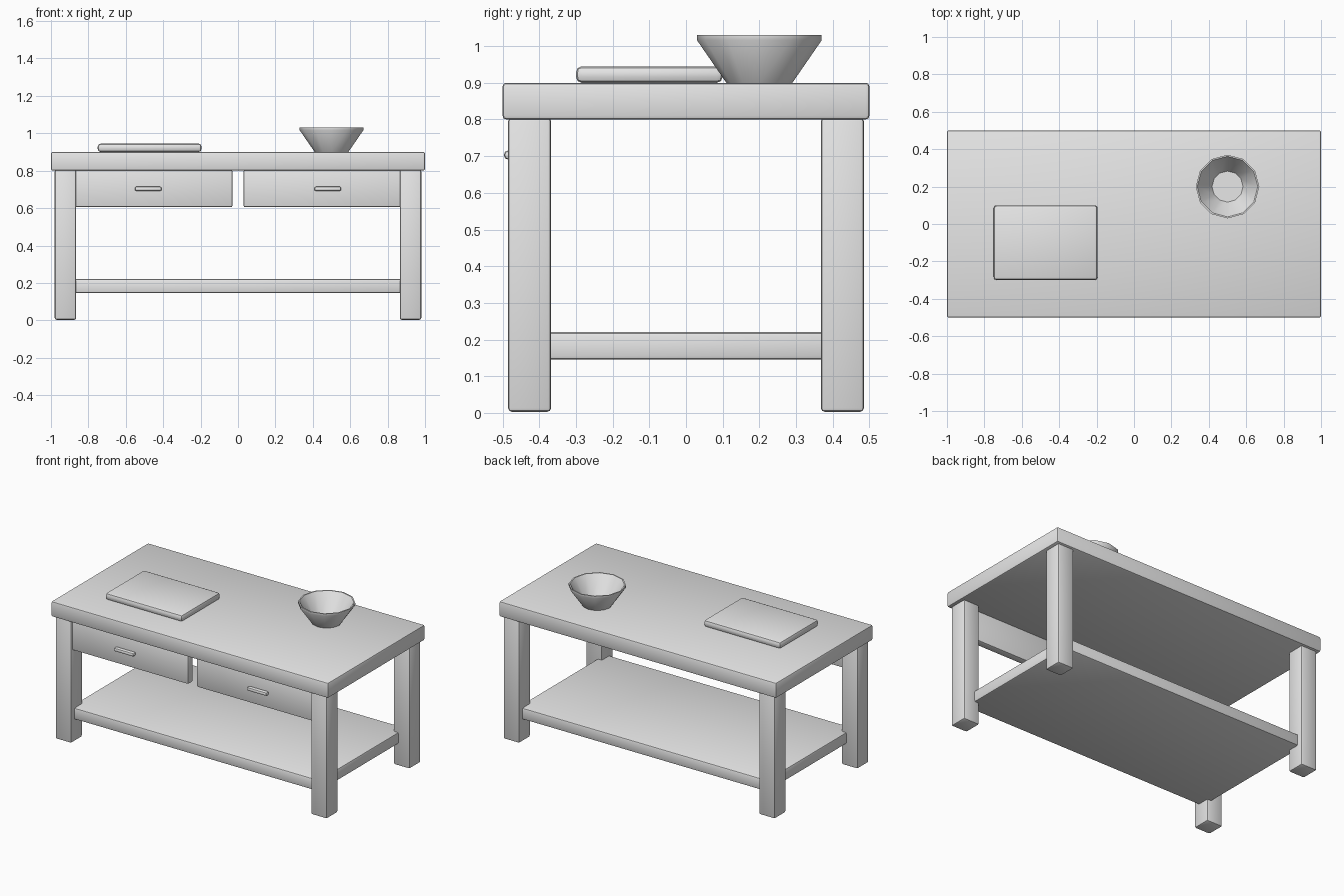
import bpy, bmesh, math

if "Cube" in bpy.data.objects:
    bpy.data.objects.remove(bpy.data.objects["Cube"])

grey = bpy.data.materials.new("plain grey")
grey.diffuse_color = (0.8, 0.8, 0.8, 1)
grey.use_nodes = True
grey.node_tree.nodes["Principled BSDF"].inputs["Base Color"].default_value = grey.diffuse_color


def finish(name, bm, bevel=0.0, segments=2, angle=30):
    """Turn a bmesh into a shaded object, with optional rounded edges."""
    bmesh.ops.recalc_face_normals(bm, faces=bm.faces)
    mesh = bpy.data.meshes.new(name)
    bm.to_mesh(mesh)
    bm.free()
    mesh.materials.append(grey)
    ob = bpy.data.objects.new(name, mesh)
    bpy.context.collection.objects.link(ob)
    bpy.ops.object.select_all(action='DESELECT')
    ob.select_set(True)
    bpy.context.view_layer.objects.active = ob
    if bevel:
        mod = ob.modifiers.new("rounded edges", 'BEVEL')
        mod.width = bevel
        mod.segments = segments
        bpy.ops.object.modifier_apply(modifier=mod.name)
    bpy.ops.object.shade_smooth_by_angle(angle=math.radians(angle))
    return ob


def box(name, x, y, z, bevel=0.01, segments=2):
    """Rounded box from (min, max) ranges on each axis."""
    bm = bmesh.new()
    bmesh.ops.create_cube(bm, size=1)
    for v in bm.verts:
        for i, (lo, hi) in enumerate((x, y, z)):
            v.co[i] = lo if v.co[i] < 0 else hi
    return finish(name, bm, bevel, segments)


# Table top and lower shelf
box("table_top", (-1, 1), (-0.5, 0.5), (0.8, 0.9))
box("lower_shelf", (-0.9, 0.9), (-0.45, 0.45), (0.145, 0.22))

# Four legs
for sx, side in ((-1, "left"), (1, "right")):
    for sy, end in ((-1, "front"), (1, "back")):
        box(f"{end}_{side}_leg", sorted((sx * 0.865, sx * 0.98)),
            sorted((sy * 0.368, sy * 0.485)), (0.003, 0.805))

    # Drawer front with its handle
    box(f"{side}_drawer", sorted((sx * 0.03, sx * 0.93)),
        (-0.47, -0.42), (0.605, 0.805), 0.008)
    box(f"{side}_handle", (sx * 0.48 - 0.072, sx * 0.48 + 0.072),
        (-0.496, -0.465), (0.691, 0.715), 0.01)

# Cutting board
box("cutting_board", (-0.75, -0.195), (-0.3, 0.1), (0.9, 0.945), 0.016)

# Twelve-sided bowl: outer wall, rim, inner wall
profile = [(0.09, 0.9), (0.17, 1.016), (0.17, 1.03), (0.162, 1.03), (0.083, 0.906)]
SIDES = 12
bm = bmesh.new()
rings = [[bm.verts.new((0.5 + r * math.cos(2 * math.pi * k / SIDES),
                        0.2 + r * math.sin(2 * math.pi * k / SIDES), z))
          for k in range(SIDES)] for r, z in profile]
for a, b in zip(rings, rings[1:]):
    for k in range(SIDES):
        n = (k + 1) % SIDES
        bm.faces.new((a[k], a[n], b[n], b[k]))
bm.faces.new(rings[0][::-1])
bm.faces.new(rings[-1])
finish("bowl", bm, angle=35)
